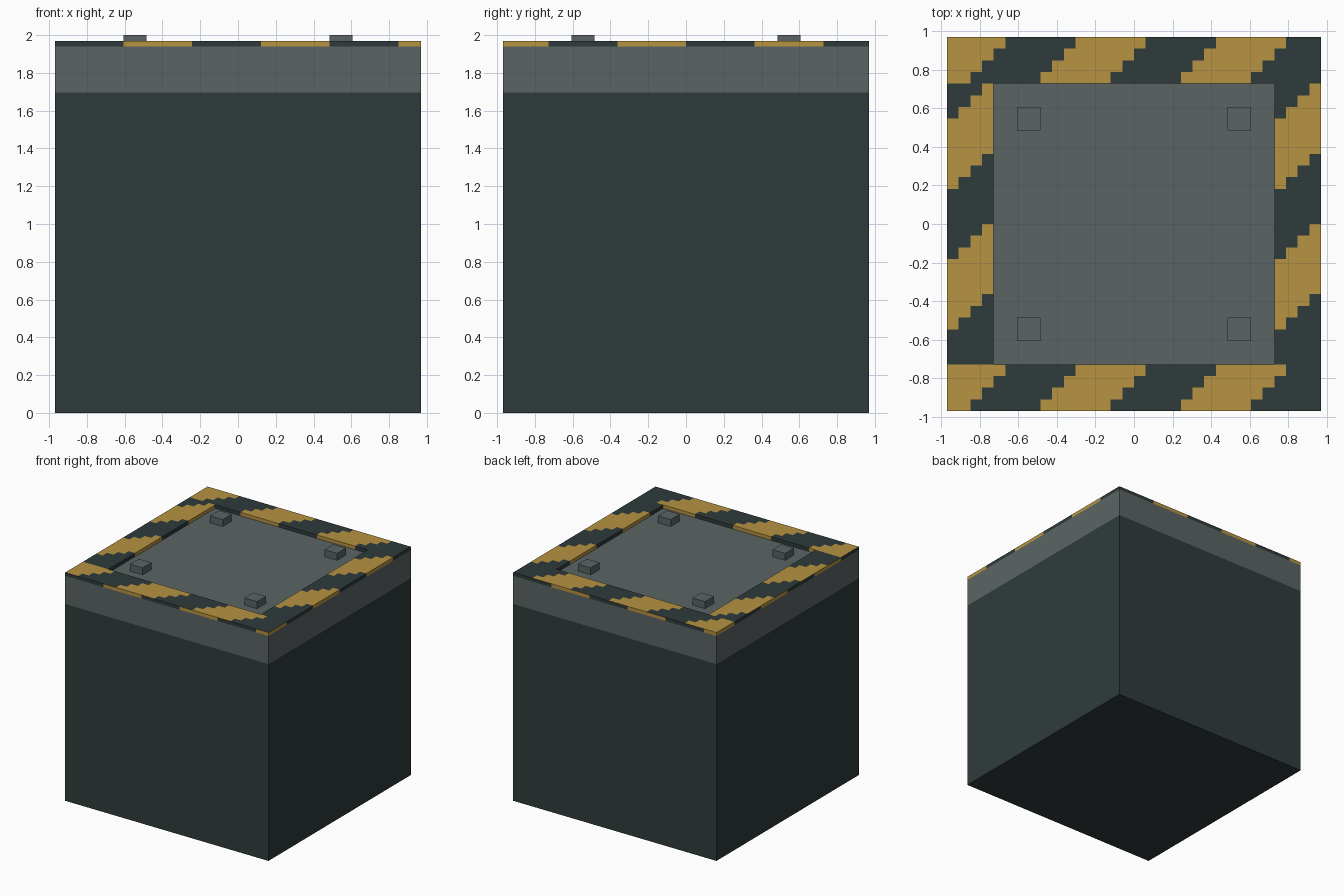
import bpy, bmesh
from mathutils import Vector

if "Cube" in bpy.data.objects:
    bpy.data.objects.remove(bpy.data.objects["Cube"], do_unlink=True)

HALF = 0.97            # half width of the block
CELL = HALF / 16       # everything sits on a 32 x 32 grid
TOP = 1.94             # recessed panel height
RIM = 0.03             # rim thickness


def material(name, rgb):
    m = bpy.data.materials.new(name)
    m.use_nodes = True
    colour = (*rgb, 1.0)
    m.diffuse_color = colour
    bsdf = m.node_tree.nodes["Principled BSDF"]
    bsdf.inputs["Base Color"].default_value = colour
    bsdf.inputs["Roughness"].default_value = 0.8
    return m


dark = material("dark_slate", (0.028, 0.044, 0.044))
grey = material("steel_grey", (0.104, 0.127, 0.127))
yellow = material("hazard_yellow", (0.472, 0.292, 0.054))


def finish(name, bm, mats):
    bmesh.ops.recalc_face_normals(bm, faces=bm.faces[:])
    mesh = bpy.data.meshes.new(name)
    bm.to_mesh(mesh)
    bm.free()
    for m in mats:
        mesh.materials.append(m)
    ob = bpy.data.objects.new(name, mesh)
    bpy.context.scene.collection.objects.link(ob)
    return ob


def box(x, y, z0, z1, half):
    bm = bmesh.new()
    bmesh.ops.create_cube(bm, size=1)
    bmesh.ops.scale(bm, vec=(2 * half, 2 * half, z1 - z0), verts=bm.verts)
    bmesh.ops.translate(bm, vec=(x, y, (z0 + z1) / 2), verts=bm.verts)
    return bm


# Body: dark block whose upper band and top panel are grey
band = TOP - 4 * CELL
bm = box(0, 0, 0, TOP, HALF)
bmesh.ops.bisect_plane(bm, geom=bm.verts[:] + bm.edges[:] + bm.faces[:],
                       plane_co=(0, 0, band), plane_no=(0, 0, 1))
for f in bm.faces:
    f.material_index = int(f.calc_center_median().z > band)
finish("body", bm, [dark, grey])


def top_stripe(x, y):
    """Stepped diagonal stripes for a cell on the upper side of the rim."""
    i = int((x + HALF) / CELL)
    j = int((HALF - y) / CELL)
    if j < 4 or j > 27:                       # front and back strips
        return (i + j % 4 + 1) % 12 < 6
    return (j - 4 + i % 4 - 3) % 12 < 6       # side strips


def edge_stripe(c, n):
    """Stripes round the outer edge, counted from the viewer's left."""
    along = Vector((-n.y, n.x, 0)).dot(c)
    k = int((along + HALF) / CELL)
    return (k + (6 if abs(n.y) > 0.5 else 2)) % 12 < 6


# Rim: square frame of cells, raised and painted by rule
bm = bmesh.new()
bmesh.ops.create_grid(bm, x_segments=32, y_segments=32, size=HALF)
inner = [f for f in bm.faces
         if max(map(abs, f.calc_center_median().xy)) < 12 * CELL]
bmesh.ops.delete(bm, geom=inner, context='FACES')
ext = bmesh.ops.extrude_face_region(bm, geom=bm.faces[:])
bmesh.ops.translate(bm, vec=(0, 0, RIM),
                    verts=[v for v in ext["geom"] if isinstance(v, bmesh.types.BMVert)])
bmesh.ops.translate(bm, vec=(0, 0, TOP), verts=bm.verts)
bmesh.ops.recalc_face_normals(bm, faces=bm.faces[:])
bm.normal_update()
for f in bm.faces:
    c, n = f.calc_center_median(), f.normal
    if abs(n.z) < 0.5 and max(abs(c.x), abs(c.y)) > HALF - 0.01:
        f.material_index = int(edge_stripe(c, n))
    else:
        p = c - n * CELL / 2 if abs(n.z) < 0.5 else c   # inner walls match their cell
        f.material_index = int(top_stripe(p.x, p.y))
finish("hazard_rim", bm, [dark, yellow])

# Four small studs on the panel
for sx, side in ((1, "left"), (-1, "right")):
    for sy, end in ((-1, "front"), (1, "back")):
        bm = box(sx * 9 * CELL, sy * 9 * CELL, TOP, 2.0, CELL)
        finish(f"stud_{end}_{side}", bm, [grey])
